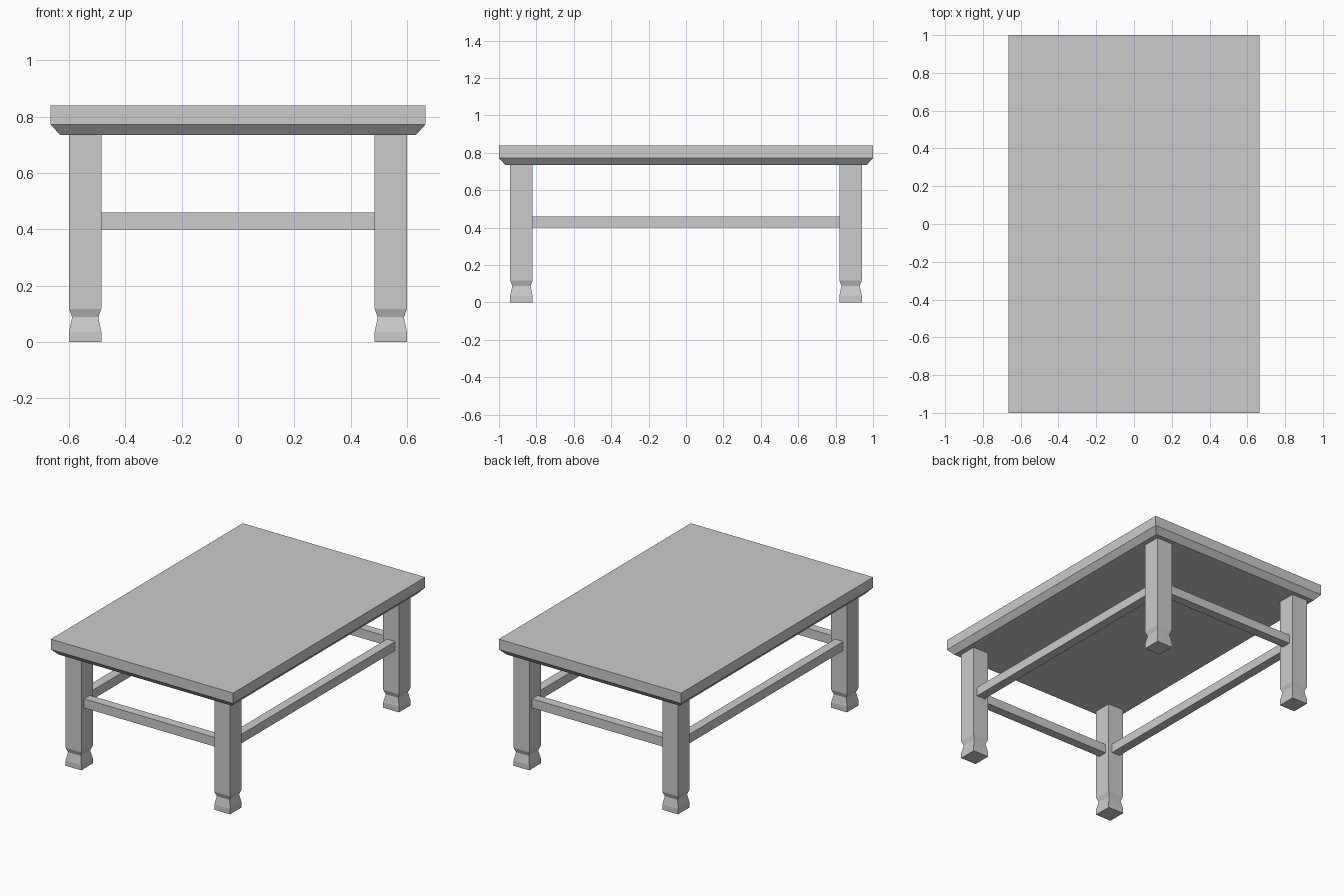
import bpy, bmesh

if "Cube" in bpy.data.objects:
    bpy.data.objects.remove(bpy.data.objects["Cube"])

LEG_X, LEG_Y = 0.5425, 0.88      # leg centres
LEG_W, LEG_D = 0.115, 0.12       # leg section
BAR = 0.06                       # stretcher section


def loft(name, sections, loc=(0, 0, 0)):
    """Stack rectangles given as (half_x, half_y, z) into a closed solid."""
    bm = bmesh.new()
    rings = [[bm.verts.new((sx * hx, sy * hy, z))
              for sx, sy in ((-1, -1), (1, -1), (1, 1), (-1, 1))]
             for hx, hy, z in sections]
    bm.faces.new(rings[0][::-1])
    bm.faces.new(rings[-1])
    for low, high in zip(rings, rings[1:]):
        for i in range(4):
            j = (i + 1) % 4
            bm.faces.new((low[i], low[j], high[j], high[i]))
    mesh = bpy.data.meshes.new(name)
    bm.to_mesh(mesh)
    bm.free()
    obj = bpy.data.objects.new(name, mesh)
    obj.location = loc
    bpy.context.collection.objects.link(obj)
    return obj


# Table top with a bevelled lower edge
loft("table_top", [(0.632, 0.967, 0.735), (0.665, 1.0, 0.772), (0.665, 1.0, 0.84)])

# Legs with a pinched foot
w, d, pinch = LEG_W / 2, LEG_D / 2, 0.011
leg_profile = [(w, d, 0), (w, d, 0.035), (w - pinch, d - pinch, 0.088),
               (w, d, 0.118), (w, d, 0.735)]
for sy, end in ((-1, "front"), (1, "back")):
    for sx, side in ((-1, "left"), (1, "right")):
        loft(f"{end}_{side}_leg", leg_profile, (sx * LEG_X, sy * LEG_Y, 0))

# Stretchers between the legs
hx, hy = LEG_X - w, LEG_Y - d
for s, end, side in ((-1, "front", "left"), (1, "back", "right")):
    loft(f"{end}_stretcher", [(hx, BAR / 2, 0.40), (hx, BAR / 2, 0.46)], (0, s * LEG_Y, 0))
    loft(f"{side}_stretcher", [(BAR / 2, hy, 0.40), (BAR / 2, hy, 0.46)], (s * LEG_X, 0, 0))
